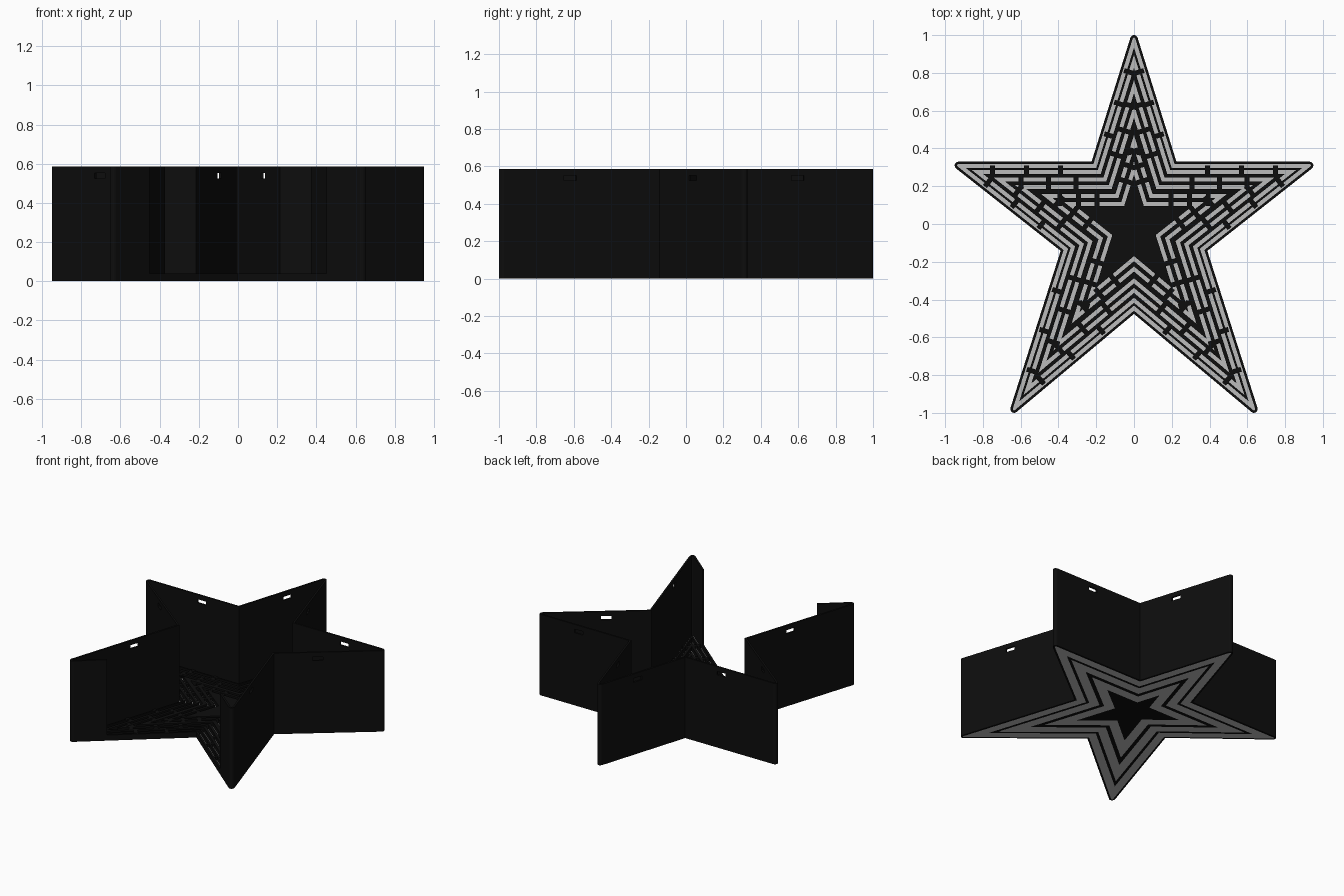
import bpy, bmesh, math
from mathutils import Vector

if "Cube" in bpy.data.objects:
    bpy.data.objects.remove(bpy.data.objects["Cube"])

HEIGHT, FLOOR, R, ARC = 0.585, 0.04, 0.02, 6


def material(name, v):
    m = bpy.data.materials.new(name)
    m.diffuse_color = (v, v, v, 1)
    m.use_nodes = True
    m.node_tree.nodes["Principled BSDF"].inputs["Base Color"].default_value = m.diffuse_color
    return m


BLACK = material("black plastic", 0.004)
GREY = material("light grey", 0.5)

# Star centreline, counter-clockwise from the back tip (even = tip, odd = notch)
LEFT = [(-0.21, 0.31), (-0.93, 0.31), (-0.365, -0.135), (-0.635, -0.98)]
STAR = [Vector(p) for p in
        [(0, 0.98)] + LEFT + [(0, -0.45)] + [(-x, y) for x, y in reversed(LEFT)]]


def outline(d):
    """Star loop lying d inside the outer face; tips are rounded near the outside."""
    r, pts = R - d, []
    for i, p in enumerate(STAR):
        a, b = (p - STAR[i - 1]).normalized(), (STAR[(i + 1) % 10] - p).normalized()
        n1, n2 = Vector((a.y, -a.x)), Vector((b.y, -b.x))
        miter = p + (n1 + n2) * (r / (1 + n1.dot(n2)))
        if i % 2:
            pts.append(miter)
        elif r <= 0:
            pts += [miter] * ARC
        else:
            a0 = math.atan2(n1.y, n1.x)
            turn = (math.atan2(n2.y, n2.x) - a0) % (2 * math.pi)
            for k in range(ARC):
                t = a0 + turn * k / (ARC - 1)
                pts.append(p + Vector((math.cos(t), math.sin(t))) * r)
    return pts


def finish(name, bm, mat):
    bmesh.ops.remove_doubles(bm, verts=bm.verts, dist=1e-5)
    bmesh.ops.recalc_face_normals(bm, faces=bm.faces)
    me = bpy.data.meshes.new(name)
    bm.to_mesh(me)
    bm.free()
    me.materials.append(mat)
    ob = bpy.data.objects.new(name, me)
    bpy.context.collection.objects.link(ob)
    return ob


def ring(name, d0, d1, z0, z1, mat):
    """Star-shaped band between two inset distances."""
    bm = bmesh.new()
    o, n = outline(d0), outline(d1)
    loops = [[bm.verts.new((p.x, p.y, z)) for p in c]
             for c, z in ((o, z0), (o, z1), (n, z1), (n, z0))]
    m = len(o)
    for j in range(4):
        A, B = loops[j], loops[(j + 1) % 4]
        for i in range(m):
            k = (i + 1) % m
            bm.faces.new((A[i], A[k], B[k], B[i]))
    return finish(name, bm, mat)


def add_beam(bm, p, q, width, z0, z1):
    """Box running from p to q in plan."""
    d = (q - p).normalized()
    s = Vector((-d.y, d.x)) * width / 2
    c = [p - s, q - s, q + s, p + s]
    lo = [bm.verts.new((v.x, v.y, z0)) for v in c]
    hi = [bm.verts.new((v.x, v.y, z1)) for v in c]
    bm.faces.new(lo[::-1])
    bm.faces.new(hi)
    for i in range(4):
        k = (i + 1) % 4
        bm.faces.new((lo[i], lo[k], hi[k], hi[i]))


# Outer wall with a hanging slot in each panel and an open front
wall = ring("star_wall", 0, 0.013, 0, HEIGHT, BLACK)
cutters = []
for i in range(10):
    p, q = STAR[i], STAR[(i + 1) % 10]
    bm = bmesh.new()
    if i in (4, 5):
        a, b = (0.27, 1.06) if i == 4 else (-0.06, 0.73)
        add_beam(bm, p.lerp(q, a), p.lerp(q, b), 0.08, FLOOR, 1)
    else:
        mid, d = p.lerp(q, 0.42), (q - p).normalized() * 0.034
        add_beam(bm, mid - d, mid + d, 0.08, 0.525, 0.552)
    cut = finish("wall_cutter", bm, BLACK)
    cut.hide_render = True
    cutters.append(cut)
    mod = wall.modifiers.new("cut", 'BOOLEAN')
    mod.operation, mod.solver, mod.object = 'DIFFERENCE', 'EXACT', cut
bpy.context.view_layer.update()
cut_mesh = bpy.data.meshes.new_from_object(
    wall.evaluated_get(bpy.context.evaluated_depsgraph_get()))
wall.modifiers.clear()
wall.data = cut_mesh
for c in cutters:
    bpy.data.objects.remove(c)

# Grey light channels: recessed grey strip, raised black rib, black ties across
BANDS = [(0.013, 0.034, 0.045, 0.066),
         (0.085, 0.106, 0.124, 0.145),
         (0.172, 0.193, 0.214, 0.235)]
for n, (a, b, c, d) in enumerate(BANDS):
    ring(f"grey_strip_{n}", a, d, 0, 0.008, GREY)
    ring(f"channel_rib_{n}", b, c, 0.008, FLOOR, BLACK)
    bm = bmesh.new()
    outer, inner = outline(max(a, R)), outline(d)
    ids = [i for k in range(5) for i in (k * (ARC + 1), k * (ARC + 1) + ARC)]
    for j in range(10):
        u, v = ids[j], ids[(j + 1) % 10]
        e = (outer[v] - outer[u]).normalized()
        side = Vector((-e.y, e.x)) * (d - max(a, R))
        for t in (0.25, 0.5, 0.75):
            p = outer[u].lerp(outer[v], t)
            add_beam(bm, p, p + side, 0.026, 0.02, FLOOR - 0.002)
    finish(f"channel_ties_{n}", bm, BLACK)

# Black floor between the channels, and the solid centre star
for n in range(2):
    ring(f"floor_ring_{n}", BANDS[n][3], BANDS[n + 1][0], 0, FLOOR, BLACK)
bm = bmesh.new()
core = outline(BANDS[2][3])
pts = [core[i] for i in ids]
for z in (0, FLOOR):
    bm.faces.new([bm.verts.new((p.x, p.y, z)) for p in pts])
bm.verts.ensure_lookup_table()
for i in range(10):
    k = (i + 1) % 10
    bm.faces.new([bm.verts[j] for j in (i, k, k + 10, i + 10)])
finish("centre_star", bm, BLACK)
